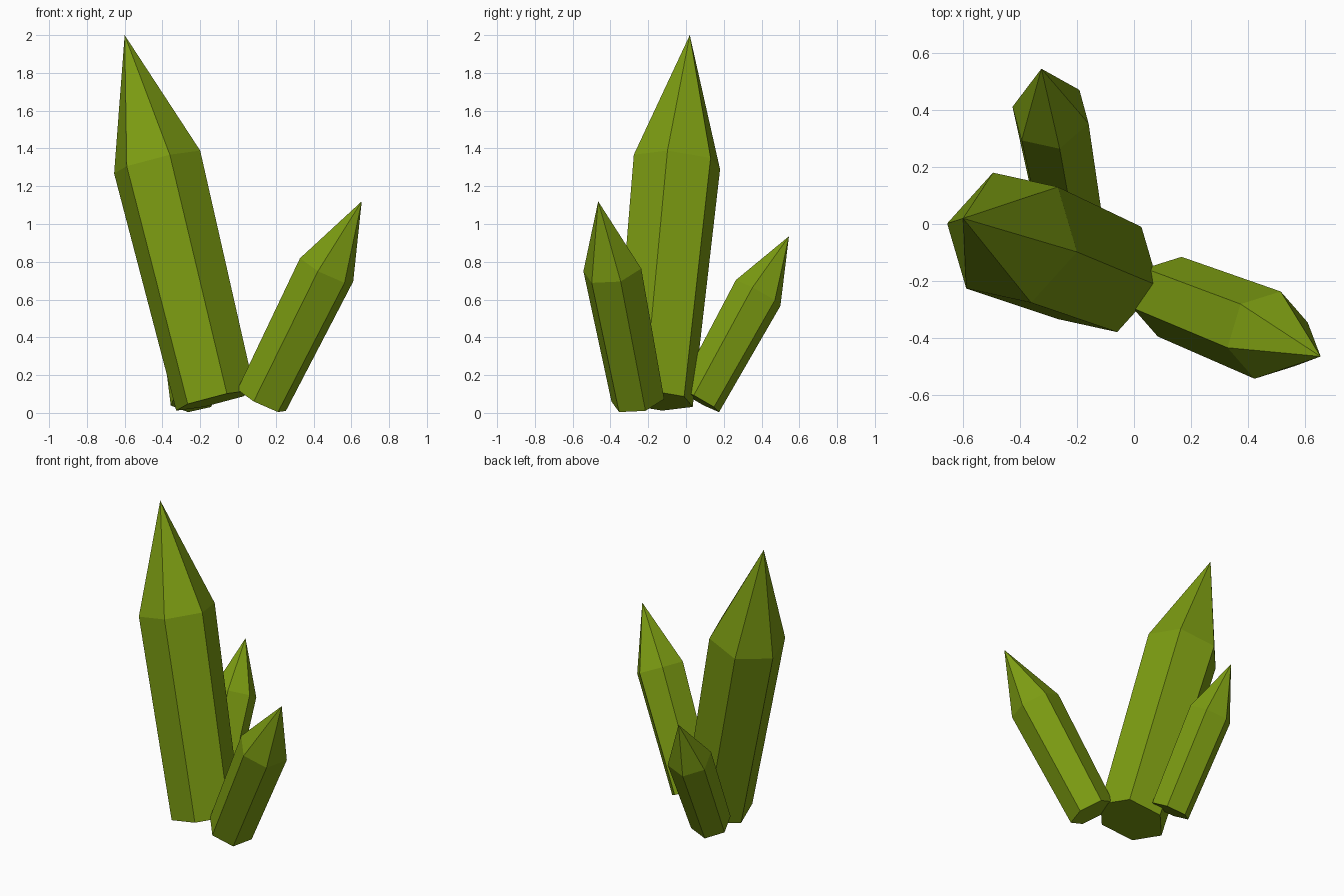
import bpy, bmesh, math
from mathutils import Vector

if "Cube" in bpy.data.objects:
    bpy.data.objects.remove(bpy.data.objects["Cube"])

green = bpy.data.materials.new("crystal_green")
green.diffuse_color = (0.20, 0.33, 0.006, 1)
green.use_nodes = True
green.node_tree.nodes["Principled BSDF"].inputs["Base Color"].default_value = green.diffuse_color


def crystal(name, base, shoulder, tip, r_base, r_shoulder, corner):
    """Six-sided tapered shaft with a pointed end; corner fixes its twist."""
    base, shoulder, tip = Vector(base), Vector(shoulder), Vector(tip)
    axis = (shoulder - base).normalized()
    u = Vector(corner)
    u = (u - axis * u.dot(axis)).normalized()
    v = axis.cross(u)
    bm = bmesh.new()

    def ring(center, r):
        return [bm.verts.new(center + r * (math.cos(i * math.pi / 3) * u + math.sin(i * math.pi / 3) * v))
                for i in range(6)]

    low, high = ring(base, r_base), ring(shoulder, r_shoulder)
    point = bm.verts.new(tip)
    bm.faces.new(low[::-1])
    for i in range(6):
        j = (i + 1) % 6
        bm.faces.new((low[i], low[j], high[j], high[i]))
        bm.faces.new((high[i], high[j], point))
    mesh = bpy.data.meshes.new(name)
    bm.to_mesh(mesh)
    bm.free()
    mesh.materials.append(green)
    bpy.context.collection.objects.link(bpy.data.objects.new(name, mesh))


# Tall main crystal leaning left
crystal("main_crystal", (-0.12, -0.172, 0.067), (-0.428, -0.048, 1.328), (-0.60, 0.02, 2.0),
        0.219, 0.241, (0.228, -0.05, 0.063))
# Medium crystal leaning right and forward
crystal("right_crystal", (0.125, -0.255, 0.067), (0.469, -0.39, 0.757), (0.655, -0.465, 1.12),
        0.146, 0.16, (0.14, 0.045, -0.065))
# Small crystal leaning back
crystal("back_crystal", (-0.235, 0.068, 0.066), (-0.293, 0.382, 0.635), (-0.325, 0.545, 0.935),
        0.127, 0.14, (0.033, -0.122, 0.065))
